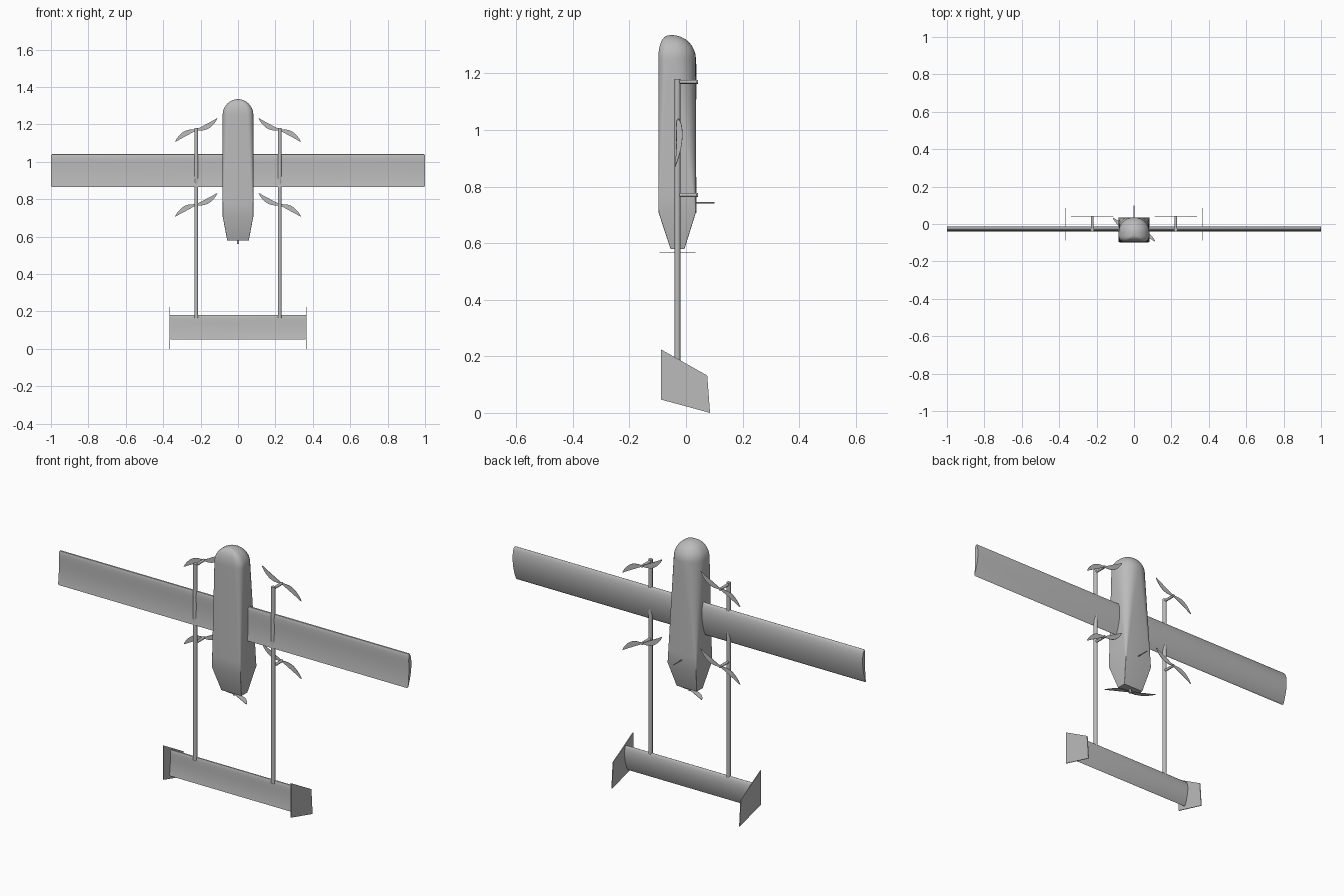
import bpy, bmesh
from math import sin, cos, pi, radians
from mathutils import Vector, Matrix

cube = bpy.data.objects.get("Cube")
if cube:
    bpy.data.objects.remove(cube)

grey = bpy.data.materials.new("plain grey")
grey.use_nodes = True
grey.diffuse_color = (0.5, 0.5, 0.5, 1)
grey.node_tree.nodes["Principled BSDF"].inputs["Base Color"].default_value = (0.5, 0.5, 0.5, 1)


def finish(name, bm):
    """Turn a bmesh into a smooth shaded object with sharp edges kept."""
    bmesh.ops.recalc_face_normals(bm, faces=bm.faces)
    mesh = bpy.data.meshes.new(name)
    bm.to_mesh(mesh)
    bm.free()
    mesh.materials.append(grey)
    ob = bpy.data.objects.new(name, mesh)
    bpy.context.collection.objects.link(ob)
    bpy.ops.object.select_all(action='DESELECT')
    ob.select_set(True)
    bpy.context.view_layer.objects.active = ob
    bpy.ops.object.shade_smooth_by_angle(angle=radians(30))
    return ob


def loft(name, rings):
    """Skin a list of closed rings and cap both ends."""
    bm = bmesh.new()
    loops = [[bm.verts.new(p) for p in ring] for ring in rings]
    n = len(loops[0])
    for a, b in zip(loops, loops[1:]):
        for i in range(n):
            j = (i + 1) % n
            bm.faces.new((a[i], a[j], b[j], b[i]))
    bm.faces.new(loops[0])
    bm.faces.new(loops[-1])
    return finish(name, bm)


def rod(name, start, end, radius, sides=16):
    start, end = Vector(start), Vector(end)
    axis = end - start
    bm = bmesh.new()
    turn = axis.to_track_quat('Z', 'Y').to_matrix().to_4x4()
    bmesh.ops.create_cone(bm, cap_ends=True, segments=sides, radius1=radius, radius2=radius,
                          depth=axis.length,
                          matrix=Matrix.Translation((start + end) / 2) @ turn)
    return finish(name, bm)


def section(z, half, front, back, r_front, r_back, steps=8):
    """Rounded rectangle at height z with separate front and back corner radii."""
    ring = []
    for k, (sx, sy) in enumerate(((1, 1), (-1, 1), (-1, -1), (1, -1))):
        r = r_back if sy > 0 else r_front
        cx = sx * (half - r)
        cy = back - r if sy > 0 else front + r
        for i in range(steps + 1):
            a = (k + i / steps) * pi / 2
            ring.append((cx + r * cos(a), cy + r * sin(a), z))
    return ring


# Fuselage: tapered tail block, box that grows round at the back, domed nose
rings = [section(0.58, 0.058, -0.055, -0.005, 0.002, 0.002),
         section(0.708, 0.082, -0.097, 0.035, 0.003, 0.003)]
for i in range(1, 9):
    t = i / 8
    rings.append(section(0.708 + 0.542 * t, 0.082, -0.098, 0.035,
                         0.003 + 0.03 * t, 0.003 + 0.074 * t))
base = rings[-1]
for i in range(1, 13):
    a = i / 12.2 * pi / 2
    s, z = cos(a), 1.25 + 0.085 * sin(a)
    rings.append([(x * s, -0.05 + (y + 0.05) * (s if y > -0.05 else s ** 0.65), z)
                  for x, y, _ in base])
loft("fuselage", rings)


def airfoil(x, z_low, chord, y_base, thick, shrink=1.0, steps=14):
    """Section with its leading edge up, flat front and curved back."""
    ring = []
    mid = z_low + chord / 2
    for side in (1, -1):
        for i in range(steps):
            t = (1 - cos(pi * i / steps)) / 2
            t = t if side > 0 else 1 - t
            shape = 2.97 * t ** 0.5 - 1.26 * t - 3.52 * t ** 2 + 2.84 * t ** 3 - 1.03 * t ** 4
            camber = 0.055 * chord * 4 * t * (1 - t) + 0.012 * (1 - t)
            y = y_base + camber + side * (thick / 2 * shape + 0.0008) * shrink
            ring.append((x, y, mid + (chord / 2 - t * chord) * shrink))
    return ring


def wing(name, half, z_low, chord, y_base, thick):
    stations = ((-half, 0.95), (-half + 0.006, 1), (half - 0.006, 1), (half, 0.95))
    loft(name, [airfoil(x, z_low, chord, y_base, thick, s) for x, s in stations])


wing("main_wing", 1.0, 0.866, 0.175, -0.04, 0.021)
wing("tail_plane", 0.365, 0.05, 0.132, -0.04, 0.016)


def propeller(name, centre, flip=1, turn=0):
    """Two swept blades in an S shape, on a small hub."""
    reach, steps, half_thick = 0.113, 28, 0.001
    rings = []
    for i in range(steps + 1):
        u = -1 + 2 * i / steps
        x, v = u * reach, abs(u)
        z = -0.028 * u - 0.034 * u ** 3
        w = 0.004 + 0.011 * sin(pi * min(1, v ** 1.2)) if v < 0.98 else 0.001
        rings.append([(flip * x, -half_thick, z - w), (flip * x, half_thick, z - w),
                      (flip * x, half_thick, z + w), (flip * x, -half_thick, z + w)])
    blades = loft(name, rings)
    blades.location = centre
    blades.rotation_euler.x = turn


# Booms, lift motors and fins, one set per side
for side, s in (("left", 1), ("right", -1)):
    x = s * 0.223
    rod(side + "_boom", (x, -0.03, 0.165), (x, -0.03, 1.18), 0.01)
    for level, z in (("upper", 1.17), ("lower", 0.77)):
        rod(f"{side}_{level}_motor_post", (x, -0.03, z), (x, 0.042, z), 0.007)
        propeller(f"{side}_{level}_propeller", (x, 0.038, z), s)
    outline = ((-0.088, 0.224), (0.075, 0.132), (0.085, 0.0), (-0.088, 0.047))
    loft(side + "_fin", [[(s * 0.365 + d, y, z) for y, z in outline] for d in (-0.002, 0.002)])

# Pusher propeller under the tail block
rod("pusher_shaft", (0, -0.03, 0.56), (0, -0.03, 0.59), 0.006)
propeller("pusher_propeller", (0, -0.03, 0.566), 1, -pi / 2)

# Sensor probe on the back
rod("probe", (0, 0.03, 0.743), (0, 0.1, 0.743), 0.0025, 10)
